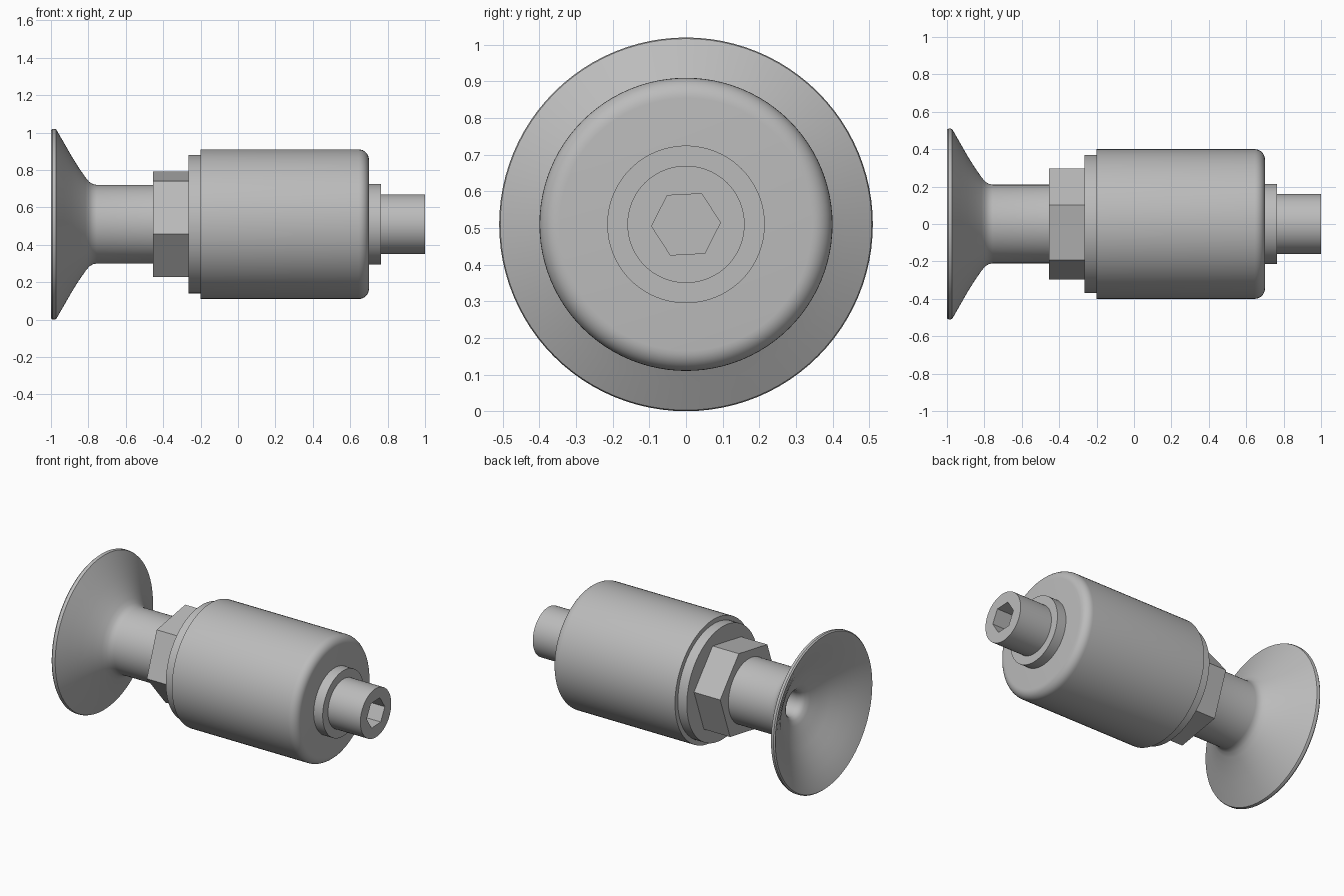
import bpy
import bmesh
from math import cos, sin, pi, radians
from mathutils import Vector

AXIS_Z = 0.51
SEGMENTS = 96

if "Cube" in bpy.data.objects:
    bpy.data.objects.remove(bpy.data.objects["Cube"], do_unlink=True)

grey = bpy.data.materials.new("plain grey")
grey.use_nodes = True
colour = (0.5, 0.5, 0.5, 1.0)
grey.diffuse_color = colour
grey.node_tree.nodes["Principled BSDF"].inputs["Base Color"].default_value = colour


def finish(name, bm):
    """Turn a bmesh into a shaded object lying on the common axis."""
    bmesh.ops.recalc_face_normals(bm, faces=bm.faces)
    mesh = bpy.data.meshes.new(name)
    bm.to_mesh(mesh)
    bm.free()
    mesh.materials.append(grey)
    obj = bpy.data.objects.new(name, mesh)
    obj.location.z = AXIS_Z
    bpy.context.collection.objects.link(obj)
    return obj


def smooth(obj):
    bpy.ops.object.select_all(action='DESELECT')
    obj.select_set(True)
    bpy.context.view_layer.objects.active = obj
    bpy.ops.object.shade_smooth_by_angle(angle=radians(32))


def lathe(name, profile):
    """Spin a profile of (x, radius) points around the x axis."""
    bm = bmesh.new()
    verts = [bm.verts.new((x, 0, r)) for x, r in profile]
    edges = [bm.edges.new(pair) for pair in zip(verts, verts[1:])]
    bmesh.ops.spin(bm, geom=verts + edges, cent=(0, 0, 0), axis=(1, 0, 0),
                   angle=2 * pi, steps=SEGMENTS, use_merge=True)
    bmesh.ops.remove_doubles(bm, verts=bm.verts, dist=1e-5)
    obj = finish(name, bm)
    smooth(obj)
    return obj


def disc(name, x0, x1, r):
    return lathe(name, [(x0, 0), (x0, r), (x1, r), (x1, 0)])


def hex_prism(name, x0, x1, r, turn):
    bm = bmesh.new()
    angles = [radians(turn + 60 * k) for k in range(6)]
    face = bm.faces.new([bm.verts.new((x0, r * cos(a), r * sin(a))) for a in angles])
    result = bmesh.ops.extrude_face_region(bm, geom=[face], use_keep_orig=True)
    moved = [v for v in result["geom"] if isinstance(v, bmesh.types.BMVert)]
    bmesh.ops.translate(bm, verts=moved, vec=Vector((x1 - x0, 0, 0)))
    return finish(name, bm)


# Flared suction cup with its neck, thin lip and central bore
outside = [(-0.455, 0), (-0.455, 0.21), (-0.755, 0.21), (-0.775, 0.214), (-0.795, 0.226),
           (-0.815, 0.25), (-0.85, 0.3), (-0.89, 0.364), (-0.93, 0.434), (-0.972, 0.507)]
lip = [(-0.98, 0.51), (-0.992, 0.51), (-1.0, 0.503)]
inside = [(-0.985, 0.465), (-0.95, 0.395), (-0.91, 0.322), (-0.87, 0.255), (-0.835, 0.19),
          (-0.81, 0.13), (-0.795, 0.1), (-0.775, 0.083), (-0.75, 0.078),
          (-0.5, 0.078), (-0.5, 0)]
lathe("suction_cup", outside + lip + inside)

# Hexagonal nut
hex_prism("hex_nut", -0.455, -0.265, 0.3, 10)

# Main body: stepped collar and cylinder with a rounded end
disc("collar", -0.265, -0.2, 0.37)
fillet = 0.055
rounded = [(0.7 - fillet + fillet * sin(k * pi / 16), 0.4 - fillet + fillet * cos(k * pi / 16))
           for k in range(9)]
lathe("body", [(-0.2, 0), (-0.2, 0.4)] + rounded + [(0.7, 0)])

# Washer and socket-head screw
disc("washer", 0.7, 0.765, 0.215)
screw = disc("screw", 0.765, 1.0, 0.16)
cutter = hex_prism("socket_cutter", 0.88, 1.05, 0.094, 3)
cutter.hide_render = True
cut = screw.modifiers.new("socket", 'BOOLEAN')
cut.operation = 'DIFFERENCE'
cut.solver = 'EXACT'
cut.object = cutter
bpy.context.view_layer.objects.active = screw
bpy.ops.object.modifier_apply(modifier=cut.name)
bpy.data.objects.remove(cutter, do_unlink=True)
smooth(screw)
